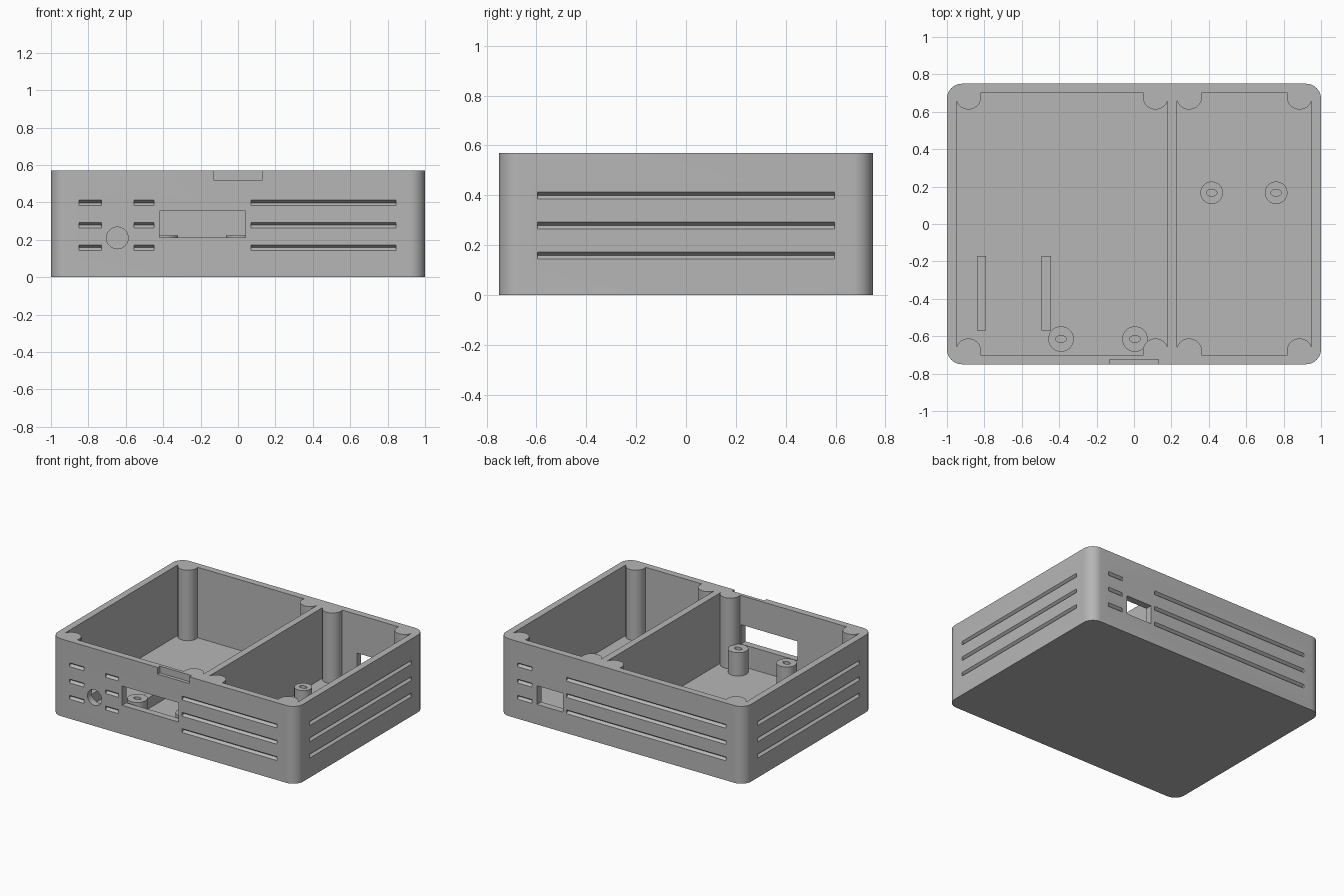
import bpy, bmesh, math
from mathutils import Matrix, Vector

if "Cube" in bpy.data.objects:
    bpy.data.objects.remove(bpy.data.objects["Cube"], do_unlink=True)

HX, HY, H = 1.0, 0.75, 0.57      # half sizes and height
WALL, FLOOR, POST_R = 0.05, 0.05, 0.068

grey = bpy.data.materials.new("plain grey")
grey.use_nodes = True
grey.diffuse_color = (0.47, 0.47, 0.47, 1)
grey.node_tree.nodes["Principled BSDF"].inputs["Base Color"].default_value = grey.diffuse_color


def new_object(name, bm):
    bmesh.ops.recalc_face_normals(bm, faces=bm.faces)
    mesh = bpy.data.meshes.new(name)
    bm.to_mesh(mesh)
    bm.free()
    mesh.materials.append(grey)
    obj = bpy.data.objects.new(name, mesh)
    bpy.context.collection.objects.link(obj)
    return obj


def box(bm, x0, x1, y0, y1, z0, z1):
    size = Matrix.Diagonal((x1 - x0, y1 - y0, z1 - z0, 1))
    mid = Matrix.Translation(((x0 + x1) / 2, (y0 + y1) / 2, (z0 + z1) / 2))
    bmesh.ops.create_cube(bm, size=1, matrix=mid @ size)


def cylinder(bm, x, y, z0, z1, r, squash=1.0):
    m = Matrix.Translation((x, y, (z0 + z1) / 2)) @ Matrix.Diagonal((1, squash, 1, 1))
    bmesh.ops.create_cone(bm, cap_ends=True, segments=40, radius1=r, radius2=r,
                          depth=z1 - z0, matrix=m)


def groove(bm, start, end, half=0.014):
    """Square bar turned on edge, which leaves a V groove in a wall."""
    start, end = Vector(start), Vector(end)
    along = (end - start).normalized()
    across = along.cross(Vector((0, 0, 1)))
    ring = [across * half * 1.3, Vector((0, 0, half)), -across * half * 1.3, Vector((0, 0, -half))]
    a = [bm.verts.new(start + v) for v in ring]
    b = [bm.verts.new(end + v) for v in ring]
    bm.faces.new(a)
    bm.faces.new(b)
    for i in range(4):
        j = (i + 1) % 4
        bm.faces.new((a[i], a[j], b[j], b[i]))


def combine(target, cutter, operation):
    mod = target.modifiers.new(operation, 'BOOLEAN')
    mod.operation, mod.solver, mod.object = operation, 'EXACT', cutter
    mod.use_self = True
    deps = bpy.context.evaluated_depsgraph_get()
    mesh = bpy.data.meshes.new_from_object(target.evaluated_get(deps))
    target.modifiers.clear()
    target.data = mesh
    bpy.data.objects.remove(cutter, do_unlink=True)


# Rounded outer block
bm = bmesh.new()
box(bm, -HX, HX, -HY, HY, 0, H)
upright = [e for e in bm.edges if abs(e.verts[0].co.z - e.verts[1].co.z) > 0.1]
bmesh.ops.bevel(bm, geom=upright, offset=0.08, segments=10, profile=0.5, affect='EDGES')
case = new_object("case_shell", bm)

# Two compartments, leaving the divider between them
bm = bmesh.new()
for x0, x1 in ((-HX + WALL, 0.18), (0.23, HX - WALL)):
    box(bm, x0, x1, -HY + WALL, HY - WALL, FLOOR, H + 0.2)
combine(case, new_object("compartment_cutter", bm), 'DIFFERENCE')

# Screw posts in the corners of each compartment
bm = bmesh.new()
for x in (-0.885, 0.115, 0.295, 0.885):
    for y in (-0.68, 0.68):
        cylinder(bm, x, y, FLOOR / 2, H, POST_R)
combine(case, new_object("corner_posts", bm), 'UNION')

# Port openings and lid notch
bm = bmesh.new()
box(bm, -0.42, 0.04, -HY - 0.1, -HY + WALL + 0.003, 0.213, 0.355)
box(bm, 0.48, 0.69, HY - WALL - 0.01, HY + 0.1, 0.147, 0.285)
box(bm, -0.13, 0.13, -HY - 0.1, -HY + 0.025, 0.52, H + 0.1)
bmesh.ops.create_cone(bm, cap_ends=True, segments=32, radius1=0.058, radius2=0.058, depth=0.2,
                      matrix=Matrix.Translation((-0.645, -HY, 0.21)) @ Matrix.Rotation(math.pi / 2, 4, 'X'))

# Decorative grooves on all four walls
for z in (0.158, 0.278, 0.398):
    for x0, x1 in ((-0.85, -0.73), (-0.555, -0.45), (0.07, 0.845)):
        groove(bm, (x0, -HY, z), (x1, -HY, z))
    for x0, x1 in ((-0.85, 0.45), (0.73, 0.85)):
        groove(bm, (x0, HY, z), (x1, HY, z))
    for side in (-HX, HX):
        groove(bm, (side, -0.595, z), (side, 0.595, z))
combine(case, new_object("opening_cutter", bm), 'DIFFERENCE')

# Board standoffs with blind screw holes
standoffs = []
for name, x, y, r in (("front_standoff_right", -0.39, -0.615, 0.068),
                      ("front_standoff_left", 0.005, -0.615, 0.068),
                      ("side_standoff_right", 0.415, 0.167, 0.06),
                      ("side_standoff_left", 0.76, 0.167, 0.06)):
    bm = bmesh.new()
    cylinder(bm, x, y, FLOOR - 0.01, 0.222, r)
    peg = new_object(name, bm)
    bm = bmesh.new()
    cylinder(bm, x, y, 0.1, 0.3, 0.028, 0.65)
    combine(peg, new_object("screw_hole_cutter", bm), 'DIFFERENCE')
    standoffs.append(peg)

# Rails that carry the small power board
for name, x in (("board_rail_right", -0.815), ("board_rail_left", -0.47)):
    bm = bmesh.new()
    box(bm, x - 0.025, x + 0.025, -0.57, -0.17, FLOOR - 0.01, 0.13)
    new_object(name, bm)

# Smooth the round parts, keep edges crisp
bpy.ops.object.select_all(action='DESELECT')
for obj in [case] + standoffs:
    obj.select_set(True)
bpy.context.view_layer.objects.active = case
bpy.ops.object.shade_smooth_by_angle(angle=math.radians(30))
